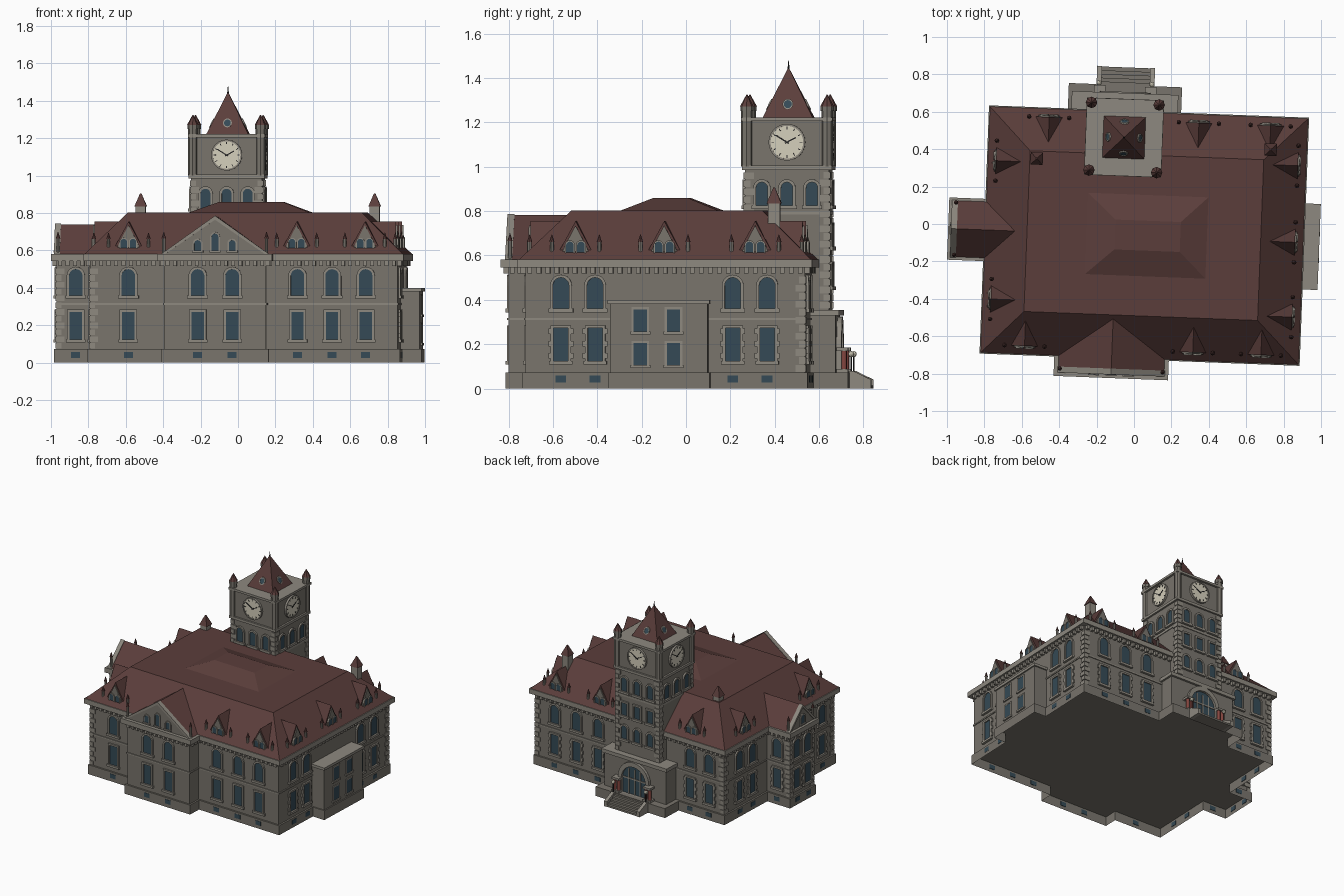
import bpy, bmesh, math
from mathutils import Matrix

if "Cube" in bpy.data.objects:
    bpy.data.objects.remove(bpy.data.objects["Cube"])

COL = {'stone': (.19, .175, .15, 1), 'trim': (.27, .25, .215, 1), 'roof': (.105, .048, .044, 1),
       'glass': (.035, .068, .092, 1), 'cream': (.66, .62, .5, 1), 'black': (.02, .02, .02, 1),
       'red': (.23, .06, .05, 1)}
MATS = {}
for k, c in COL.items():
    MATS[k] = bpy.data.materials.new(k)
    MATS[k].diffuse_color = c
parts = {}

def P(name, mat):
    return parts.setdefault(name, (bmesh.new(), mat))[0]

def frustum(bm, r0, z0, r1, z1):
    vs = [bm.verts.new((r[i], r[j], z)) for r, z in ((r0, z0), (r1, z1)) for i, j in ((0, 2), (1, 2), (1, 3), (0, 3))]
    for f in ((3, 2, 1, 0), (4, 5, 6, 7), (0, 1, 5, 4), (1, 2, 6, 5), (2, 3, 7, 6), (3, 0, 4, 7)):
        bm.faces.new([vs[i] for i in f])

def box(bm, u0, u1, v0, v1, z0, z1):
    frustum(bm, (u0, u1, v0, v1), z0, (u0, u1, v0, v1), z1)

def grow(r, d):
    return (r[0] - d, r[1] + d, r[2] - d, r[3] + d)

def rbox(bm, r, z0, z1, d=0):
    box(bm, *grow(r, d), z0, z1)

def frame(side, pos):
    """Maps (along wall, outward, up) to building space."""
    a, o = {'F': ((1, 0), (0, -1)), 'B': ((1, 0), (0, 1)), 'R': ((0, 1), (1, 0)), 'L': ((0, 1), (-1, 0))}[side]
    org = (0, pos) if side in 'FB' else (pos, 0)
    return lambda x, d, z: (org[0] + a[0] * x + o[0] * d, org[1] + a[1] * x + o[1] * d, z)

def prism(bm, M, pts, d0, d1, base=True):
    A = [bm.verts.new(M(x, d0, z)) for x, z in pts]
    B = [bm.verts.new(M(x, d1, z)) for x, z in pts]
    if base:
        bm.faces.new(A)
    bm.faces.new(B[::-1])
    for i in range(len(A)):
        j = (i + 1) % len(A)
        bm.faces.new((A[i], A[j], B[j], B[i]))

def ring(bm, M, outer, inner, d0, d1):
    L = [[bm.verts.new(M(x, d, z)) for x, z in p] for p, d in ((outer, d0), (outer, d1), (inner, d1), (inner, d0))]
    for k in range(4):
        p, q = L[k], L[(k + 1) % 4]
        for i in range(len(p)):
            j = (i + 1) % len(p)
            bm.faces.new((p[i], p[j], q[j], q[i]))

def rect(a, w, z0, z1):
    return [(a - w, z0), (a + w, z0), (a + w, z1), (a - w, z1)]

def arch(a, w, z0, z1, n=10):
    return [(a - w, z0), (a + w, z0)] + [(a + w * math.cos(t * math.pi / n), z1 - w + w * math.sin(t * math.pi / n)) for t in range(n + 1)]

def circ(a, z, r, n=24):
    return [(a + r * math.cos(2 * math.pi * i / n), z + r * math.sin(2 * math.pi * i / n)) for i in range(n)]

def window(M, a, w, z0, z1, shape=arch, t=.013, d=.012):
    prism(P('window_glass', 'glass'), M, shape(a, w, z0, z1), -.005, .004)
    tr = P('window_trim', 'trim')
    ring(tr, M, shape(a, w + t, z0 - t * .5, z1 + t), shape(a, w, z0, z1), -.003, d)
    prism(tr, M, rect(a, w + t * 1.5, z0 - t * 1.3, z0), -.003, d + .005)

def bay(side, pos, a):
    """Basement light, square window and arched window stacked."""
    M = frame(side, pos)
    window(M, a, .036, .36, .5)
    window(M, a, .033, .125, .272, rect)
    if side != 'F':
        for s in (-1, 1):
            for z in (.135, .19, .245):
                prism(P('window_trim', 'trim'), M, rect(a + s * .046, .01, z, z + .025), -.003, .011)
    prism(P('window_glass', 'glass'), M, rect(a, .024, .026, .058), .01, .015)

def cone(bm, u, v, z0, z1, r0, r1, n=8):
    bmesh.ops.create_cone(bm, cap_ends=True, segments=n, radius1=r0, radius2=r1, depth=z1 - z0,
                          matrix=Matrix.Translation((u, v, (z0 + z1) / 2)))

def pinnacle(u, v, z0, z1):
    cone(P('pinnacles', 'trim'), u, v, z0, z1 - .035, .009, .009)
    cone(P('pinnacle_caps', 'roof'), u, v, z1 - .035, z1, .012, .001)

def quoins(u, v, su, sv, z0, z1, name='quoins'):
    n = round((z1 - z0) / .035)
    for i in range(n):
        z = z0 + (z1 - z0) * i / n
        lu, lv = (.042, .026) if i % 2 else (.026, .042)
        us, vs = sorted((u + su * .006, u - su * lu)), sorted((v + sv * .006, v - sv * lv))
        box(P(name, 'trim'), *us, *vs, z, z + .03)

def dormer(side, pos, a):
    M = frame(side, pos)
    W = lambda x, d, z: M(x, d + .008, z)
    prism(P('dormer_roofs', 'roof'), M, [(a - .09, .59), (a + .09, .59), (a, .755)], -.18, 0)
    prism(P('dormer_faces', 'stone'), M, [(a - .07, .585), (a + .07, .585), (a + .05, .64), (a, .735), (a - .05, .64)], -.03, .008)
    for s in (-1, 1):
        window(W, a + s * .025, .017, .605, .662, t=.006, d=.007)
        pinnacle(*M(a + s * .107, 0, 0)[:2], .57, .695)

def gable(side, pos, a, w, z1, depth):
    M = frame(side, pos)
    tri = lambda o: [(a - w - o, .578), (a + w + o, .578), (a, z1 + o)]
    prism(P('gable_roofs', 'roof'), M, tri(.004), -depth, 0)
    prism(P('gable_walls', 'stone'), M, tri(-.005), -.03, .006)
    ring(P('gable_trim', 'trim'), M, tri(.008), tri(-.014), -.02, .012)
    for s in (-1, 1):
        pinnacle(*M(a + s * (w - .01), -.01, 0)[:2], .57, .70)

# Main block and its projecting wings: wall, string course, cornice
MAIN, FRONT, LEFT = (-.765, .88, -.69, .57), (-.365, .18, -.794, -.6), (-.963, -.7, -.2, .075)
for r in (MAIN, FRONT, LEFT):
    rbox(P('walls', 'stone'), r, .072, .56)
    rbox(P('string_course', 'trim'), r, .308, .318, .006)
    rbox(P('cornice', 'trim'), r, .545, .582, .034 if r != LEFT else .029)

# Plinth shell under the whole footprint, open below
EU = -.074
OUT = [(-.778, -.703), (-.378, -.703), (-.378, -.807), (.193, -.807), (.193, -.703), (.893, -.703), (.893, -.314), (.993, -.314),
       (.993, .144), (.893, .144), (.893, .583), (EU + .303, .583), (EU + .303, .74), (EU - .303, .74), (EU - .303, .583),
       (-.778, .583), (-.778, .088), (-.976, .088), (-.976, -.213), (-.778, -.213)]
prism(P('plinth', 'stone'), lambda x, d, y: (x, y, d), OUT, 0, .072, False)

# Dentils below the cornice
for side, pos, a0, a1 in (('F', -.69, -.765, -.365), ('F', -.69, .18, .88), ('F', -.794, -.365, .18), ('B', .57, -.765, .88),
                          ('R', .88, -.69, .57), ('L', -.765, -.69, -.2), ('L', -.765, .075, .57), ('L', -.963, -.2, .075),
                          ('F', -.2, -.963, -.765), ('B', .075, -.963, -.765), ('L', -.365, -.794, -.69), ('R', .18, -.794, -.69)):
    n = max(2, round((a1 - a0) / .04))
    for i in range(n):
        prism(P('dentils', 'trim'), frame(side, pos), rect(a0 + (i + .5) * (a1 - a0) / n, .01, .518, .547), -.003, .022)

# Corner quoins
for u, v, su, sv in ((-.765, -.69, -1, -1), (-.765, .57, -1, 1), (.88, .57, 1, 1), (-.963, -.2, -1, -1), (-.963, .075, -1, 1)):
    quoins(u, v, su, sv, .075, .51)

# Window bays on every side
for side, pos, aa in (('F', -.69, (-.56, .345, .53, .71)), ('F', -.794, (-.185, 0)), ('R', .88, (-.53, -.376, .245, .4)),
                      ('B', .57, (-.64, -.475, .33, .52, .71)), ('L', -.765, (-.55, -.4, .25, .4)),
                      ('L', -.963, (-.125, 0)), ('F', -.2, (-.86,)), ('B', .075, (-.86,))):
    for a in aa:
        bay(side, pos, a)

# Main roof: steep hip, flat deck and raised centre
frustum(P('main_roof', 'roof'), grow(MAIN, .03), .58, (-.57, .68, -.49, .37), .803)
frustum(P('roof_centre', 'roof'), (-.26, .4, -.285, .165), .80, (-.1, .25, -.14, .02), .858)

# Dormers and gables
for side, pos, aa in (('F', -.674, (-.56, .34, .705)), ('R', .864, (-.465, -.065, .345)),
                      ('B', .554, (-.475, .326, .71)), ('L', -.75, (-.43, .31))):
    for a in aa:
        dormer(side, pos, a)
gable('F', -.797, -.092, .285, .778, .29)
gable('L', -.965, -.062, .15, .735, .33)
for a, z in ((-.185, .655), (-.092, .69), (0, .655)):
    window(frame('F', -.803), a, .018, .6, z, t=.008, d=.008)
window(frame('L', -.971), -.062, .02, .6, .665, t=.008, d=.008)

# Chimneys
for u, v in ((-.533, .33), (.715, .425)):
    c = (u, u, v, v)
    rbox(P('chimneys', 'trim'), c, .68, .835, .027)
    frustum(P('chimney_caps', 'roof'), grow(c, .033), .835, grow(c, .004), .905)

# Right annex with flat cap
AX = (.85, .984, -.305, .135)
rbox(P('annex', 'stone'), AX, .072, .39)
rbox(P('annex_cap', 'trim'), AX, .38, .4, .01)
for a in (-.168, -.018):
    for z in (.105, .257):
        window(frame('R', .984), a, .03, z, z + .1, rect, .01, .006)

# Clock tower
CU, CV = -.071, .46
T = (CU, CU, CV, CV)
sh = P('tower_shaft', 'stone')
rbox(sh, T, .072, 1.0, .19)
rbox(sh, T, 1.0, 1.21, .19)
for z0, z1, d in ((.785, .8, .195), (.985, 1.005, .203), (1.205, 1.222, .206)):
    rbox(P('tower_bands', 'trim'), T, z0, z1, d)
frustum(P('tower_roof', 'roof'), grow(T, .112), 1.222, grow(T, .002), 1.445)
cone(P('tower_finial', 'black'), CU, CV, 1.43, 1.478, .006, .001)
for su in (-1, 1):
    for sv in (-1, 1):
        u, v = CU + su * .181, CV + sv * .181
        quoins(CU + su * .19, CV + sv * .19, su, sv, .36 if sv > 0 else .8, .98, 'tower_quoins')
        cone(P('tower_turrets', 'stone'), u, v, 1.0, 1.265, .026, .026)
        cone(P('tower_turrets', 'stone'), u, v, 1.25, 1.272, .03, .03)
        cone(P('turret_caps', 'roof'), u, v, 1.272, 1.325, .031, .002)

# Clocks, belfry arches and roof portholes on all four tower faces
for side, ctr, base in (('F', CU, CV), ('B', CU, CV), ('R', CV, CU), ('L', CV, CU)):
    M = frame(side, base + (.19 if side in 'RB' else -.19))
    for o in (-.113, 0, .113):
        window(M, ctr + o, .026, .825, .93)
        if side == 'B':
            window(M, ctr + o, .026, .64, .735, rect)
            window(M, ctr + o, .026, .46, .56)
    prism(P('clock_faces', 'cream'), M, circ(ctr, 1.11, .075), 0, .01)
    ring(P('clock_rims', 'trim'), M, circ(ctr, 1.11, .083), circ(ctr, 1.11, .074), 0, .015)
    flip = 1 if side in 'FR' else -1
    for ang, r0, r1, w in [(i * 30, .058, .07, .002) for i in range(12)] + [(-58, -.01, .06, .003), (62, -.01, .045, .003)]:
        s, c = math.sin(math.radians(ang)) * flip, math.cos(math.radians(ang))
        pts = [(ctr + r * s + k * w * c, 1.11 + r * c - k * w * s) for r, k in ((r0, -1), (r0, 1), (r1, 1), (r1, -1))]
        prism(P('clock_marks_and_hands', 'black'), M, pts, .008, .013)
    R = frame(side, base)
    S = lambda x, d, z: R(x, d + .11 * (1.445 - z) / .223 + .002, z)
    prism(P('porthole_glass', 'glass'), S, circ(ctr, 1.282, .018, 16), -.005, .004)
    ring(P('porthole_rims', 'trim'), S, circ(ctr, 1.282, .024, 16), circ(ctr, 1.282, .018, 16), -.005, .007)

# Entrance block at the back with arched door
box(P('entrance_block', 'stone'), EU - .27, EU + .27, .55, .682, .072, .335)
box(P('entrance_cap', 'trim'), EU - .285, EU + .285, .55, .698, .328, .355)
D = frame('B', .682)
ring(P('portal_arch', 'trim'), D, arch(EU, .135, .072, .325, 14), arch(EU, .105, .072, .29, 14), -.01, .022)
prism(P('portal_door', 'glass'), D, arch(EU, .106, .072, .29, 14), -.01, .005)
for o in (-.05, 0, .05):
    prism(P('door_bars', 'trim'), D, rect(EU + o, .004, .072, .265), 0, .01)
prism(P('door_bars', 'trim'), D, rect(EU, .105, .185, .195), 0, .01)

# Steps with sloped side walls, red columns and lamps
for i in range(5):
    box(P('steps', 'stone'), EU - .13, EU + .13, .735, .835 - i * .02, i * .0135, (i + 1) * .0135)
for s in (-1, 1):
    M = frame('R', EU + s * .142)
    prism(P('step_cheeks', 'trim'), M, [(.735, 0), (.838, 0), (.838, .04), (.755, .08), (.735, .08)], -.013, .013)
    us = sorted((EU + s * .105, EU + s * .168))
    for o in (.12, .152):
        cone(P('portal_columns', 'red'), EU + s * o, .716, .085, .17, .012, .012, 12)
    box(P('column_caps', 'trim'), *us, .682, .735, .168, .184)
    box(P('column_caps', 'trim'), *us, .682, .735, .072, .088)
    cone(P('lamp_posts', 'black'), EU + s * .142, .748, .075, .145, .004, .004)
    bmesh.ops.create_icosphere(P('lamp_globes', 'cream'), subdivisions=2, radius=.014,
                               matrix=Matrix.Translation((EU + s * .142, .748, .155)))

# Turn the whole building slightly and make the objects
ROT = Matrix.Rotation(math.radians(-2.2), 4, 'Z')
for name, (bm, mat) in parts.items():
    bmesh.ops.recalc_face_normals(bm, faces=bm.faces)
    bm.transform(ROT)
    me = bpy.data.meshes.new(name)
    bm.to_mesh(me)
    bm.free()
    me.materials.append(MATS[mat])
    bpy.context.collection.objects.link(bpy.data.objects.new(name, me))

for m in bpy.data.materials:
    if m.users and not m.is_grease_pencil:
        m.use_nodes = True
        m.node_tree.nodes["Principled BSDF"].inputs["Base Color"].default_value = m.diffuse_color
